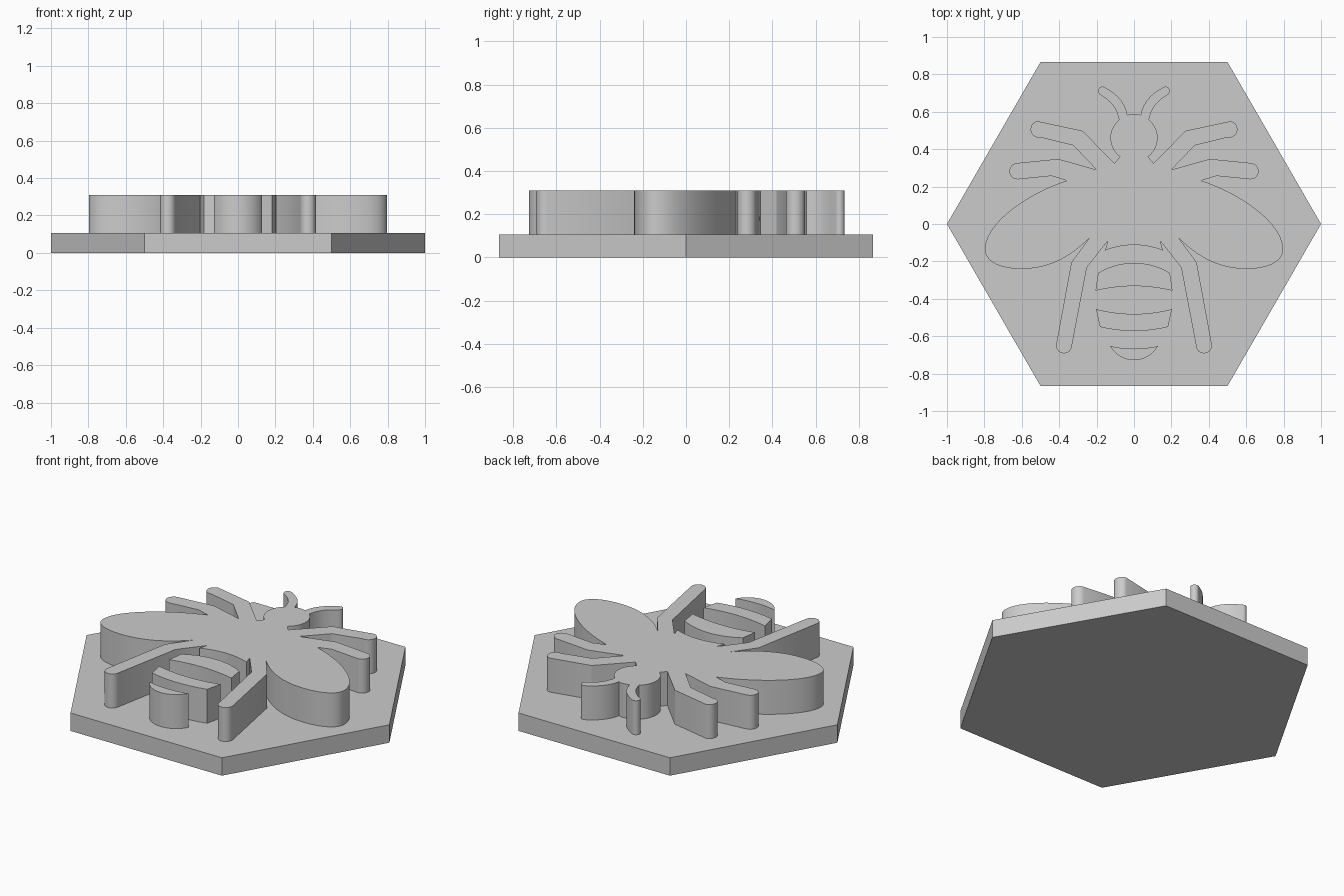
import bpy, bmesh, math
from mathutils import Vector
from mathutils.geometry import interpolate_bezier

cube = bpy.data.objects.get("Cube")
if cube:
    bpy.data.objects.remove(cube, do_unlink=True)

PLATE_TOP = 0.107
RELIEF_TOP = 0.31

grey = bpy.data.materials.new("plain grey")
grey.use_nodes = True
COLOUR = (0.6, 0.6, 0.6, 1)
grey.diffuse_color = COLOUR
grey.node_tree.nodes["Principled BSDF"].inputs["Base Color"].default_value = COLOUR


def arc(a, m, b, steps=14):
    """Points of the circular arc from a through m to b."""
    (ax, ay), (mx, my), (bx, by) = a, m, b
    d = 2 * (ax * (my - by) + mx * (by - ay) + bx * (ay - my))
    sa, sm, sb = ax * ax + ay * ay, mx * mx + my * my, bx * bx + by * by
    cx = (sa * (my - by) + sm * (by - ay) + sb * (ay - my)) / d
    cy = (sa * (bx - mx) + sm * (ax - bx) + sb * (mx - ax)) / d
    r = math.hypot(ax - cx, ay - cy)
    t0, tm, t1 = (math.atan2(y - cy, x - cx) for x, y in (a, m, b))
    turn = (t1 - t0) % math.tau
    if (tm - t0) % math.tau > turn:
        turn -= math.tau
    return [(cx + r * math.cos(t0 + turn * i / steps),
             cy + r * math.sin(t0 + turn * i / steps)) for i in range(steps + 1)]


def cap(a, b):
    """Rounded limb tip, a half circle on the left of the way from b to a."""
    a, b = Vector(a), Vector(b)
    side = (b - a) / 2
    tip = (a + b) / 2 + Vector((-side.y, side.x))
    return arc(a, tip, b)


def bezier(a, h1, h2, b, steps=20):
    pts = [Vector((x, y, 0)) for x, y in (a, h1, h2, b)]
    return [p.xy[:] for p in interpolate_bezier(*pts, steps)]


def mirrored(half):
    """Close a right-hand outline that starts and ends on the centre line."""
    pts = []
    for p in half:
        p = Vector(p)
        if not pts or (p - pts[-1]).length > 1e-4:
            pts.append(p)
    return pts + [Vector((-p.x, p.y)) for p in reversed(pts[1:-1])]


def extrude(name, outline, z0, z1, smooth=True):
    bm = bmesh.new()
    base = bm.faces.new([bm.verts.new((x, y, z0)) for x, y in outline])
    top = bmesh.ops.extrude_face_region(bm, geom=[base], use_keep_orig=True)
    verts = [g for g in top["geom"] if isinstance(g, bmesh.types.BMVert)]
    bmesh.ops.translate(bm, verts=verts, vec=(0, 0, z1 - z0))
    bmesh.ops.recalc_face_normals(bm, faces=bm.faces)
    mesh = bpy.data.meshes.new(name)
    bm.to_mesh(mesh)
    bm.free()
    mesh.materials.append(grey)
    obj = bpy.data.objects.new(name, mesh)
    bpy.context.collection.objects.link(obj)
    if smooth:
        bpy.ops.object.select_all(action="DESELECT")
        obj.select_set(True)
        bpy.context.view_layer.objects.active = obj
        bpy.ops.object.shade_smooth_by_angle(angle=math.radians(30))
    return obj


# Hexagonal base plate
hexagon = [(math.cos(i * math.pi / 3), math.sin(i * math.pi / 3)) for i in range(6)]
extrude("base_plate", hexagon, 0, PLATE_TOP, smooth=False)

# Right half of the insect, from the top of the head to the waist
head_top = arc((0, 0.588), (0.018, 0.587), (0.035, 0.582), 3)
antenna = (bezier((0.035, 0.582), (0.05, 0.66), (0.1, 0.7), (0.155, 0.73), 10)
           + cap((0.155, 0.73), (0.182, 0.692))
           + bezier((0.182, 0.692), (0.13, 0.66), (0.095, 0.63), (0.08, 0.557), 10))
head_side = arc((0.08, 0.557), (0.126, 0.46), (0.075, 0.36), 20)
front_leg = ([(0.105, 0.325), (0.275, 0.498)]
             + cap((0.517, 0.55), (0.5, 0.463))
             + [(0.325, 0.42), (0.2, 0.29)])
middle_leg = ([(0.405, 0.348)]
              + cap((0.625, 0.326), (0.62, 0.239))
              + [(0.44, 0.257), (0.36, 0.232)])
wing = (bezier((0.36, 0.232), (0.58, 0.16), (0.797, 0, ), (0.797, -0.135))
        + bezier((0.797, -0.135), (0.797, -0.2), (0.72, -0.24), (0.6, -0.24))
        + bezier((0.6, -0.24), (0.46, -0.24), (0.34, -0.18), (0.235, -0.07)))
hind_leg = ([(0.335, -0.205)]
            + cap((0.416, -0.643), (0.333, -0.656))
            + [(0.252, -0.232), (0.14, -0.09), (0.155, -0.142)])
waist = arc((0.155, -0.142), (0.08, -0.12), (0, -0.112), 8)
half = head_top + antenna + head_side + front_leg + middle_leg + wing + hind_leg + waist
extrude("insect_body", mirrored(half), PLATE_TOP, RELIEF_TOP)


# Abdomen bands: top middle, top corner, bottom corner, bottom middle
def band(name, top, upper, lower, bottom):
    flip = lambda p: (-p[0], p[1])
    outline = arc(flip(upper), (0, top), upper, 24)
    under = arc(lower, (0, bottom), flip(lower), 24)
    if upper == lower:
        under = under[1:-1]
    extrude(name, outline + under, PLATE_TOP, RELIEF_TOP)


band("upper_band", -0.208, (0.192, -0.262), (0.206, -0.357), -0.332)
band("middle_band", -0.481, (0.203, -0.455), (0.182, -0.55), -0.572)
band("tail_tip", -0.667, (0.128, -0.652), (0.128, -0.652), -0.728)
